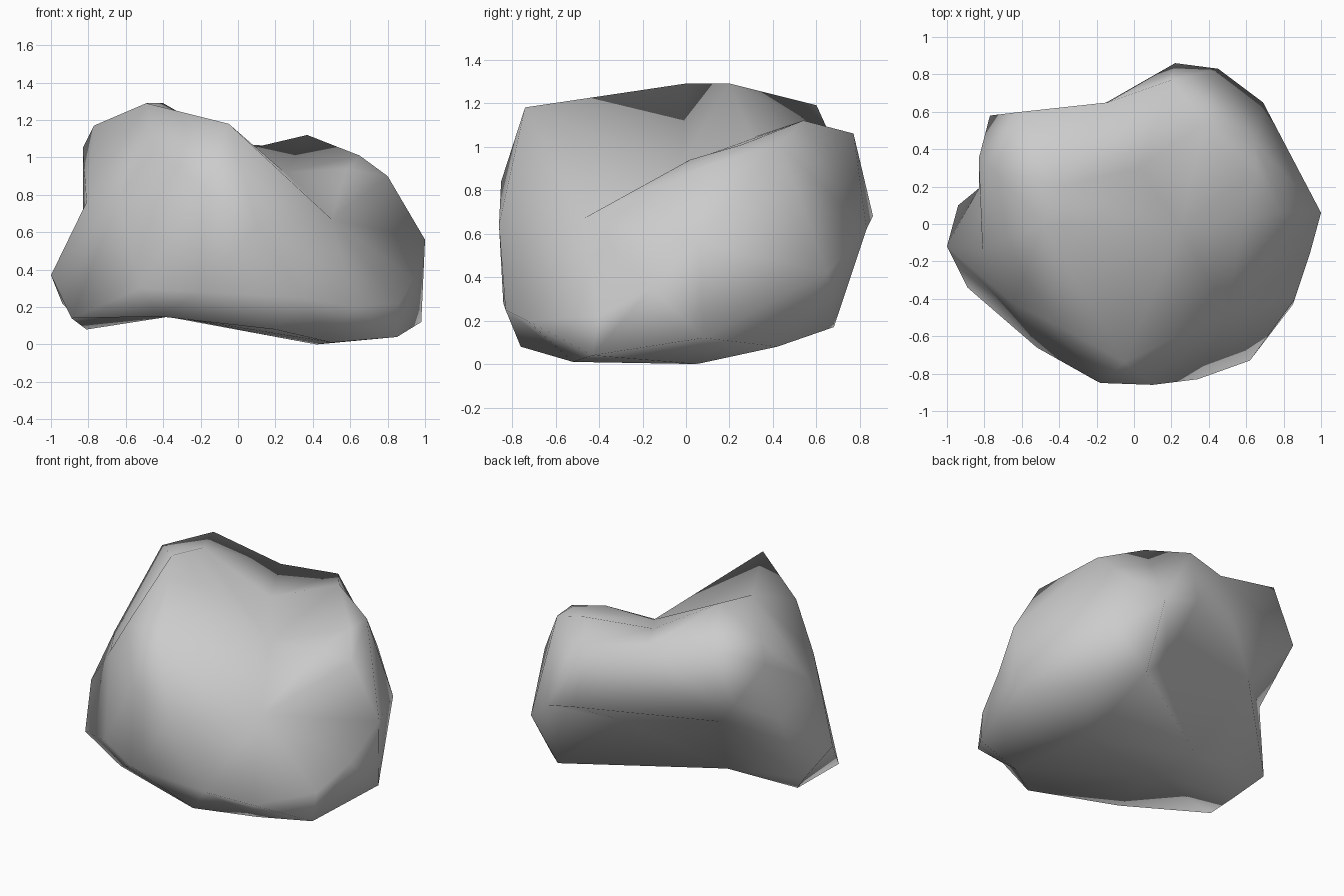
import bpy, bmesh
from mathutils import Vector

CENTER = Vector((0.03, 0, 0.55))

# Corner points of the boulder, grouped by feature
high_ridge = [(-.05, -.74, 1.18), (-.49, 0, 1.29), (-.4, .2, 1.29), (-.6, .6, 1.19),
              (-.77, .3, 1.17), (-.83, .35, 1.05), (-.77, .58, .86)]
back_lump = [(-.14, .65, 1.08), (.2, .77, 1.06), (.37, .54, 1.12), (.65, .43, 1.01),
             (.22, .86, .68), (.45, .83, .62), (.69, .65, .42)]
valley = [(.5, -.47, .67), (.25, -.02, .92), (.03, .3, 1.04)]
right_side = [(.65, .26, 1.01), (.58, .02, .94), (.8, .06, .9),
              (1, .06, .56), (.94, -.16, .35), (.86, -.4, .22)]
front_wall = [(-.18, -.85, .84), (.1, -.86, .64), (.34, -.83, .25), (.62, -.73, .2),
              (-.2, -.84, .28), (-.45, -.52, 1.05), (-.64, -.43, .78)]
left_foot = [(-1, -.12, .37), (-.94, .1, .22), (-.89, -.34, .14), (-.81, -.02, .08),
             (-.52, -.66, .3), (-.81, -.14, .76), (-.83, .19, .62)]
underside = [(-.42, -.64, .15), (-.36, -.22, .15), (-.39, .12, .15), (.2, -.76, .08),
             (.5, -.52, .01), (.85, -.43, .04), (.98, .08, .12), (.7, .42, .08),
             (.47, .68, .17), (.42, .05, 0), (.14, .47, .46), (-.55, .42, .62)]

# Skin: triangulate the directions as a sphere hull, then push out to real corners
corners = [Vector(p) for p in high_ridge + back_lump + valley + right_side
           + front_wall + left_foot + underside]
bm = bmesh.new()
target = {}
for p in corners:
    target[bm.verts.new((p - CENTER).normalized())] = p
bmesh.ops.convex_hull(bm, input=bm.verts[:])
for v, p in target.items():
    v.co = p
bmesh.ops.recalc_face_normals(bm, faces=bm.faces[:])
for f in bm.faces:
    f.smooth = True

mesh = bpy.data.meshes.new("boulder")
bm.to_mesh(mesh)
bm.free()
boulder = bpy.data.objects.new("boulder", mesh)
bpy.context.collection.objects.link(boulder)
